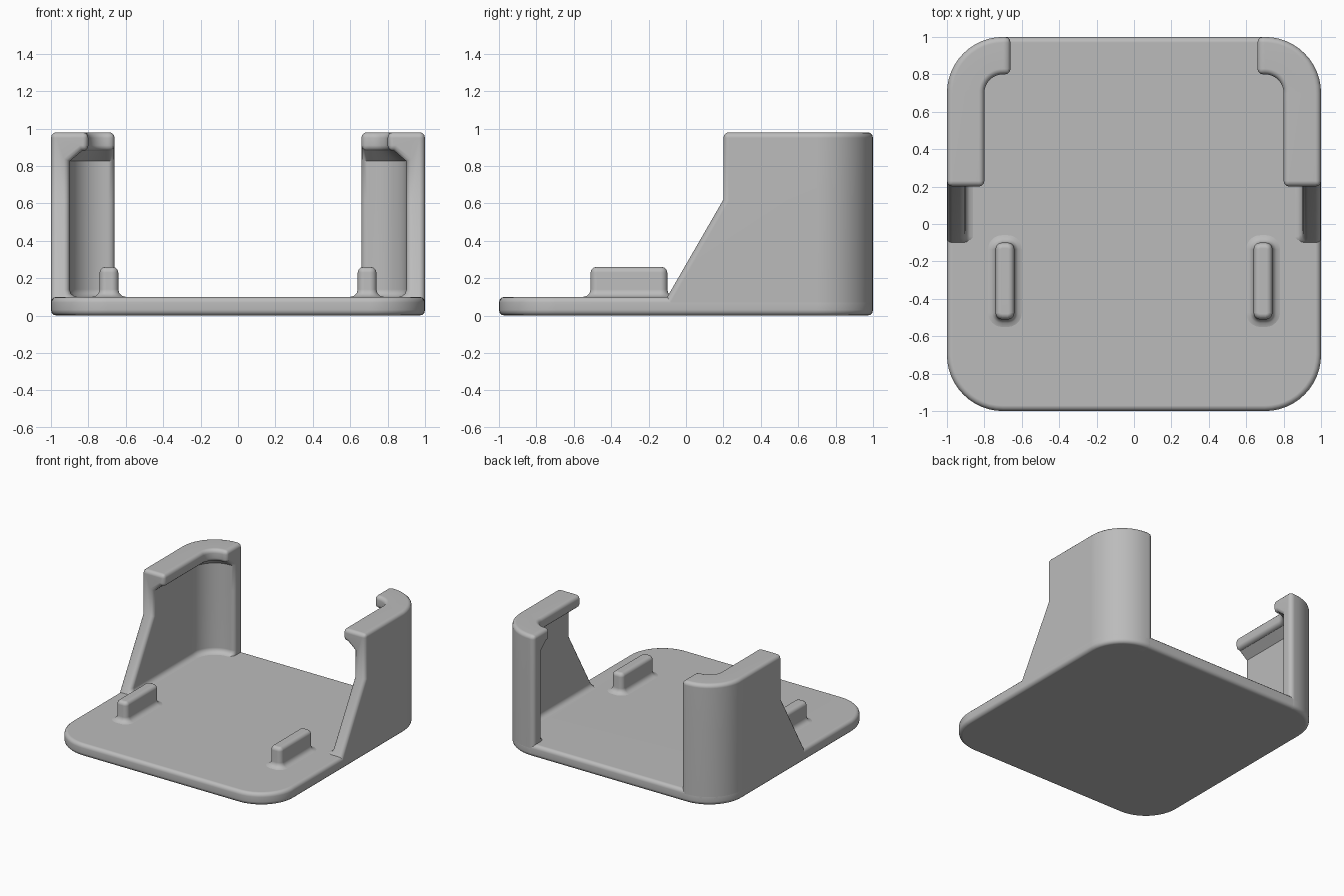
import bpy, bmesh
from math import sin, cos, pi, radians

if "Cube" in bpy.data.objects:
    bpy.data.objects.remove(bpy.data.objects["Cube"], do_unlink=True)

GREY = (0.5, 0.5, 0.5, 1)
grey = bpy.data.materials.new("plain_grey")
grey.use_nodes = True
grey.diffuse_color = GREY
grey.node_tree.nodes["Principled BSDF"].inputs["Base Color"].default_value = GREY

ARC = 12          # segments in each quarter turn
EDGE = 0.03       # radius of the softened edges


def finish(name, bm, mirrored=False):
    """Turn a bmesh into a smooth-shaded object, optionally mirrored in x."""
    bmesh.ops.recalc_face_normals(bm, faces=bm.faces)
    mesh = bpy.data.meshes.new(name)
    bm.to_mesh(mesh)
    bm.free()
    mesh.materials.append(grey)
    obj = bpy.data.objects.new(name, mesh)
    bpy.context.collection.objects.link(obj)
    bpy.ops.object.select_all(action='DESELECT')
    obj.select_set(True)
    bpy.context.view_layer.objects.active = obj
    bpy.ops.object.shade_smooth_by_angle(angle=radians(38))
    if mirrored:
        mod = obj.modifiers.new("mirror", 'MIRROR')
        mod.use_mirror_merge = False
    soft = obj.modifiers.new("even_shading", 'WEIGHTED_NORMAL')
    soft.keep_sharp = True
    return obj


def bridge(bm, rings):
    for a, b in zip(rings, rings[1:]):
        for i in range(len(a)):
            j = (i + 1) % len(a)
            bm.faces.new((a[i], a[j], b[j], b[i]))


def rounded_stack(name, centre, half, radius, levels, mirrored=False):
    """Loft a rounded rectangle through (outset, z) levels and cap it."""
    bm = bmesh.new()
    rings = []
    for out, z in levels:
        ring = []
        r = radius + out
        for q, (sx, sy) in enumerate(((1, 1), (-1, 1), (-1, -1), (1, -1))):
            for k in range(ARC + 1):
                t = (q + k / ARC) * pi / 2
                ring.append(bm.verts.new((
                    centre[0] + sx * (half[0] - radius) + r * cos(t),
                    centre[1] + sy * (half[1] - radius) + r * sin(t), z)))
        rings.append(ring)
    bridge(bm, rings)
    bm.faces.new(rings[0])
    bm.faces.new(rings[-1])
    return finish(name, bm, mirrored)


def quarter(n=3):
    return [k * pi / 2 / n for k in range(n + 1)]


# Base plate with softened top and bottom rims
rim_low = [(EDGE * (sin(t) - 1), EDGE * (1 - cos(t))) for t in quarter()]
rim_high = [(EDGE * (cos(t) - 1), 0.1 - EDGE + EDGE * sin(t)) for t in quarter()]
rounded_stack("base_plate", (0, 0), (1, 1), 0.3, rim_low + rim_high)

# Locating rails with a flared foot and rounded top
foot = [(0.04, 0.09)] + [(0.04 * (1 - sin(t)), 0.14 - 0.04 * cos(t)) for t in quarter()]
crown = [(EDGE * (cos(t) - 1), 0.26 - EDGE + EDGE * sin(t)) for t in quarter()]
rounded_stack("locating_rail", (0.69, -0.305), (0.05, 0.205), 0.035,
              foot + crown, mirrored=True)

# Corner walls: a lipped section swept from the sloped front round the back corner
KINK = 0.62       # height where the front slope begins
section = [(0, 0), (0, KINK), (0, 0.98), (0.2, 0.98), (0.2, 0.88), (0.165, 0.88),
           (0.1, 0.825), (0.1, KINK), (0.1, 0.14), (0.105, 0.12), (0.12, 0.105),
           (0.14, 0.1), (0.18, 0.09), (0.18, 0)]


def front_y(z):
    return 0.2 - max(0, KINK - z) * 0.3 / 0.52


bm = bmesh.new()
rings = [[bm.verts.new((1 - d, front_y(z), z)) for d, z in section]]
for k in range(ARC + 1):
    t = k / ARC * pi / 2
    rings.append([bm.verts.new((0.7 + (0.3 - d) * cos(t), 0.7 + (0.3 - d) * sin(t), z))
                  for d, z in section])
rings.append([bm.verts.new((0.66, 1 - d, z)) for d, z in section])
bridge(bm, rings)
bm.faces.new(rings[-1])
bm.faces.new(rings[0][1:8])                    # upright front end
bm.faces.new(rings[0][:2] + rings[0][7:])      # sloped front end
bmesh.ops.recalc_face_normals(bm, faces=bm.faces)
bm.normal_update()
sharp = [e for e in bm.edges if e.calc_face_angle(0) > radians(50)]
bmesh.ops.bevel(bm, geom=sharp, offset=EDGE, offset_type='OFFSET', segments=3,
                profile=0.5, affect='EDGES', clamp_overlap=False)
finish("corner_wall", bm, mirrored=True)
